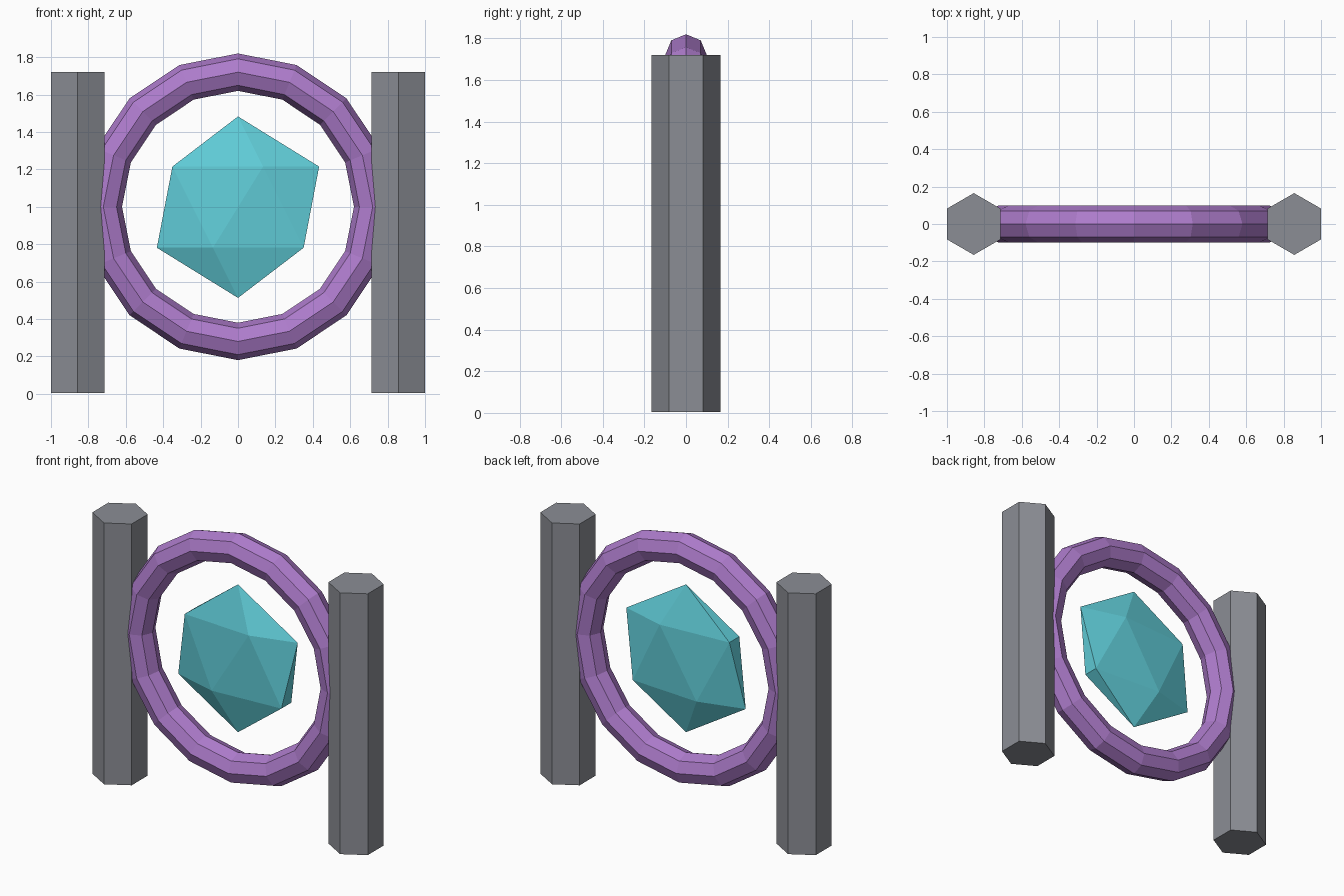
import bpy
from math import pi

if "Cube" in bpy.data.objects:
    bpy.data.objects.remove(bpy.data.objects["Cube"])


def finish(name, color=None):
    """Name the active object and give it a colour if asked."""
    obj = bpy.context.object
    obj.name = name
    if color:
        mat = bpy.data.materials.new(name + "_material")
        mat.diffuse_color = color
        mat.use_nodes = True
        mat.node_tree.nodes["Principled BSDF"].inputs["Base Color"].default_value = mat.diffuse_color
        obj.data.materials.append(mat)
    return obj


# Two hexagonal pillars, corners pointing front and back
for side, name in ((-1, "left_pillar"), (1, "right_pillar")):
    bpy.ops.mesh.primitive_cylinder_add(
        vertices=6, radius=0.165, depth=1.715, location=(side * 0.857, 0, 0.8625))
    finish(name, (0.26, 0.27, 0.30, 1))

# Upright faceted ring whose sides sink into the pillars
bpy.ops.mesh.primitive_torus_add(
    major_segments=16, minor_segments=8, major_radius=0.72, minor_radius=0.10,
    location=(0, 0, 1.0), rotation=(pi / 2, 0, 0))
finish("portal_ring", (0.42, 0.20, 0.60, 1))

# Flattened crystal floating in the middle
bpy.ops.mesh.primitive_ico_sphere_add(
    subdivisions=1, radius=0.485, location=(0, 0, 0.998))
crystal = finish("crystal", (0.12, 0.62, 0.70, 1))
crystal.scale = (1, 0.2, 1)
